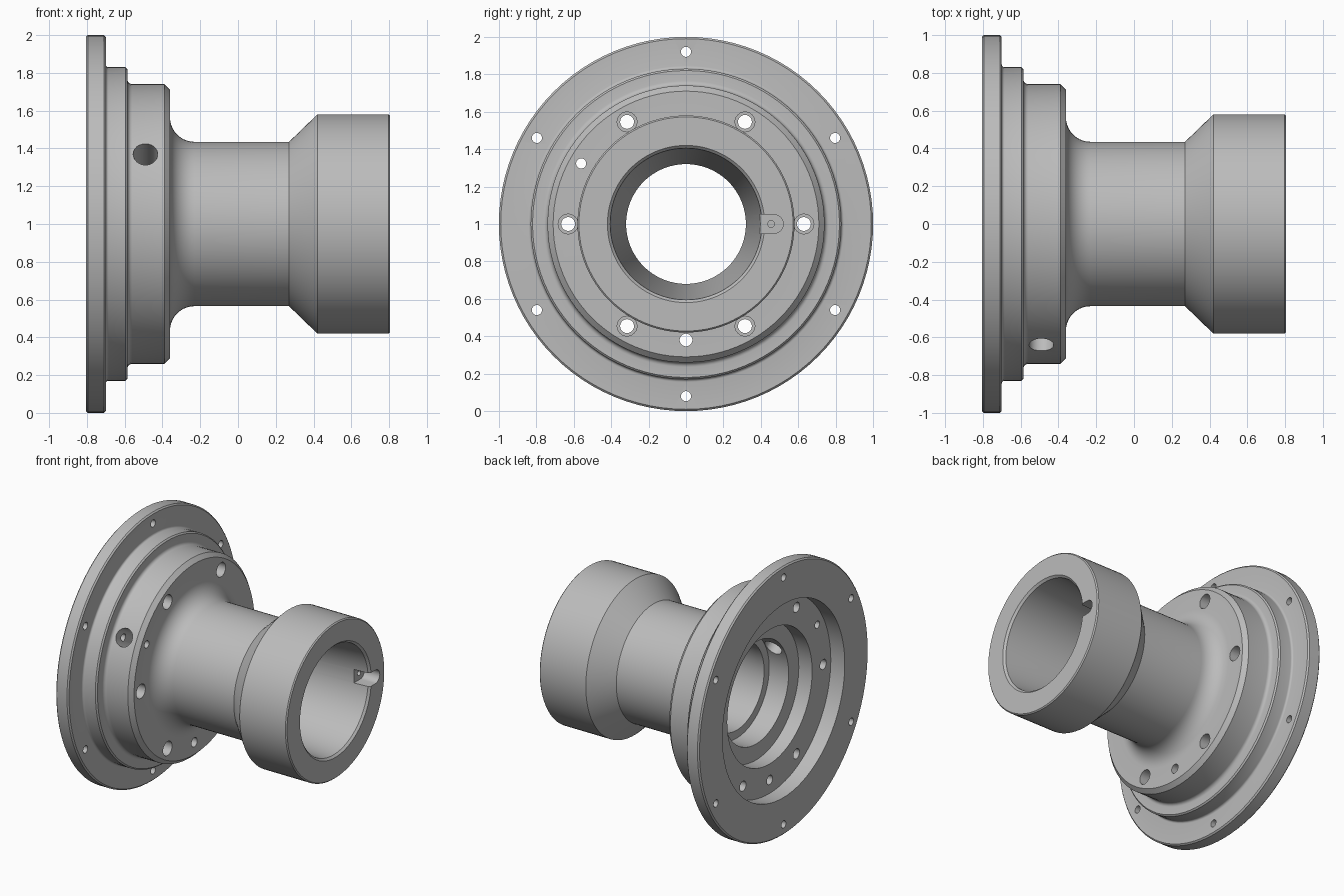
import bpy, bmesh
from math import sin, cos, pi, radians
from mathutils import Matrix, Vector

if "Cube" in bpy.data.objects:
    bpy.data.objects.remove(bpy.data.objects["Cube"], do_unlink=True)

metal = bpy.data.materials.new("grey metal")
metal.use_nodes = True
GREY = (0.5, 0.5, 0.5, 1)
metal.diffuse_color = GREY
metal.node_tree.nodes["Principled BSDF"].inputs["Base Color"].default_value = GREY


def make_object(name, bm):
    bmesh.ops.recalc_face_normals(bm, faces=bm.faces)
    mesh = bpy.data.meshes.new(name)
    bm.to_mesh(mesh)
    bm.free()
    mesh.materials.append(metal)
    obj = bpy.data.objects.new(name, mesh)
    bpy.context.collection.objects.link(obj)
    return obj


def arc(cx, r, radius, start, end, steps=8):
    """Points of an arc in the (axis, radius) plane."""
    angles = [radians(start + (end - start) * i / steps) for i in range(steps + 1)]
    return [(cx + radius * cos(a), r + radius * sin(a)) for a in angles]


def lathe(name, profile, segments=96):
    """Spin a closed (x, radius) profile around the horizontal axis."""
    bm = bmesh.new()
    rings = []
    for i in range(segments):
        a = 2 * pi * i / segments
        rings.append([bm.verts.new((x, r * cos(a), 1 + r * sin(a))) for x, r in profile])
    n = len(profile)
    for i in range(segments):
        p, q = rings[i], rings[(i + 1) % segments]
        for j in range(n):
            k = (j + 1) % n
            bm.faces.new((p[j], p[k], q[k], q[j]))
    return make_object(name, bm)


def add_rod(bm, start, end, radius, segments=24):
    """Cylinder between two points."""
    a, b = Vector(start), Vector(end)
    turn = (b - a).to_track_quat('Z', 'Y').to_matrix().to_4x4()
    bmesh.ops.create_cone(bm, cap_ends=True, segments=segments, radius1=radius,
                          radius2=radius, depth=(b - a).length,
                          matrix=Matrix.Translation((a + b) / 2) @ turn)


def axial_holes(name, angles, distance, radius, x0, x1):
    bm = bmesh.new()
    for deg in angles:
        y, z = distance * cos(radians(deg)), 1 + distance * sin(radians(deg))
        add_rod(bm, (x0, y, z), (x1, y, z), radius)
    return make_object(name, bm)


# Outer skin: flange, two steps, filleted neck, flared collar
outer = [(-0.805, 0.99), (-0.795, 1.0), (-0.71, 1.0), (-0.70, 0.99)]
outer += arc(-0.685, 0.845, 0.015, 180, 270, 4)
outer += [(-0.595, 0.83), (-0.585, 0.82)]
outer += arc(-0.56, 0.765, 0.025, 180, 270, 5)
outer += [(-0.39, 0.74), (-0.36, 0.71)]
outer += arc(-0.23, 0.565, 0.13, 180, 270, 10)
outer += [(0.27, 0.435), (0.42, 0.58), (0.797, 0.58), (0.805, 0.572)]

# Inner skin: tapered bore, counterbore and stepped recess in the flange
inner = [(0.805, 0.42), (0.79, 0.405), (-0.38, 0.32), (-0.42, 0.32), (-0.42, 0.38),
         (-0.58, 0.38), (-0.58, 0.50), (-0.69, 0.50), (-0.69, 0.72), (-0.805, 0.72)]
hub = lathe("flanged_hub", outer + inner)

# Cutters for the drilled holes
sixths = range(0, 360, 60)
cutters = [
    axial_holes("flange_holes", [30 + a for a in sixths], 0.92, 0.027, -0.9, -0.6),
    axial_holes("bolt_holes", sixths, 0.63, 0.037, -0.78, -0.2),
    axial_holes("bolt_counterbores", sixths, 0.63, 0.053, -0.5, -0.2),
    axial_holes("drain_hole", [270], 0.62, 0.034, -0.78, -0.2),
    axial_holes("pin_hole", [150], 0.647, 0.027, -0.78, -0.2),
    axial_holes("key_screw_hole", [0], 0.455, 0.018, 0.60, 0.75),
]

# Radial port through the stepped body
bm = bmesh.new()
direction = Vector((0, cos(radians(150)), sin(radians(150))))
base = Vector((-0.49, 0, 1))
add_rod(bm, base + direction * 0.25, base + direction * 0.8, 0.065, 32)
cutters.append(make_object("radial_port", bm))

# Round-ended key slot in the collar mouth
bm = bmesh.new()
outline = [(0.33, -0.05)] + arc(0.47, 0, 0.05, -90, 90, 12) + [(0.33, 0.05)]
face = bm.faces.new([bm.verts.new((0.68, y, 1 + z)) for y, z in outline])
grown = bmesh.ops.extrude_face_region(bm, geom=[face])["geom"]
bmesh.ops.translate(bm, vec=(0.2, 0, 0),
                    verts=[v for v in grown if isinstance(v, bmesh.types.BMVert)])
cutters.append(make_object("key_slot", bm))

# Cut everything, bake the result and drop the cutters
for cutter in cutters:
    cut = hub.modifiers.new(cutter.name, 'BOOLEAN')
    cut.operation = 'DIFFERENCE'
    cut.solver = 'EXACT'
    cut.object = cutter
    cutter.hide_render = True
graph = bpy.context.evaluated_depsgraph_get()
baked = bpy.data.meshes.new_from_object(hub.evaluated_get(graph))
hub.modifiers.clear()
hub.data = baked
for cutter in cutters:
    bpy.data.objects.remove(cutter, do_unlink=True)

# Smooth shading with crisp edges
bpy.ops.object.select_all(action='DESELECT')
hub.select_set(True)
bpy.context.view_layer.objects.active = hub
bpy.ops.object.shade_smooth_by_angle(angle=radians(25))
